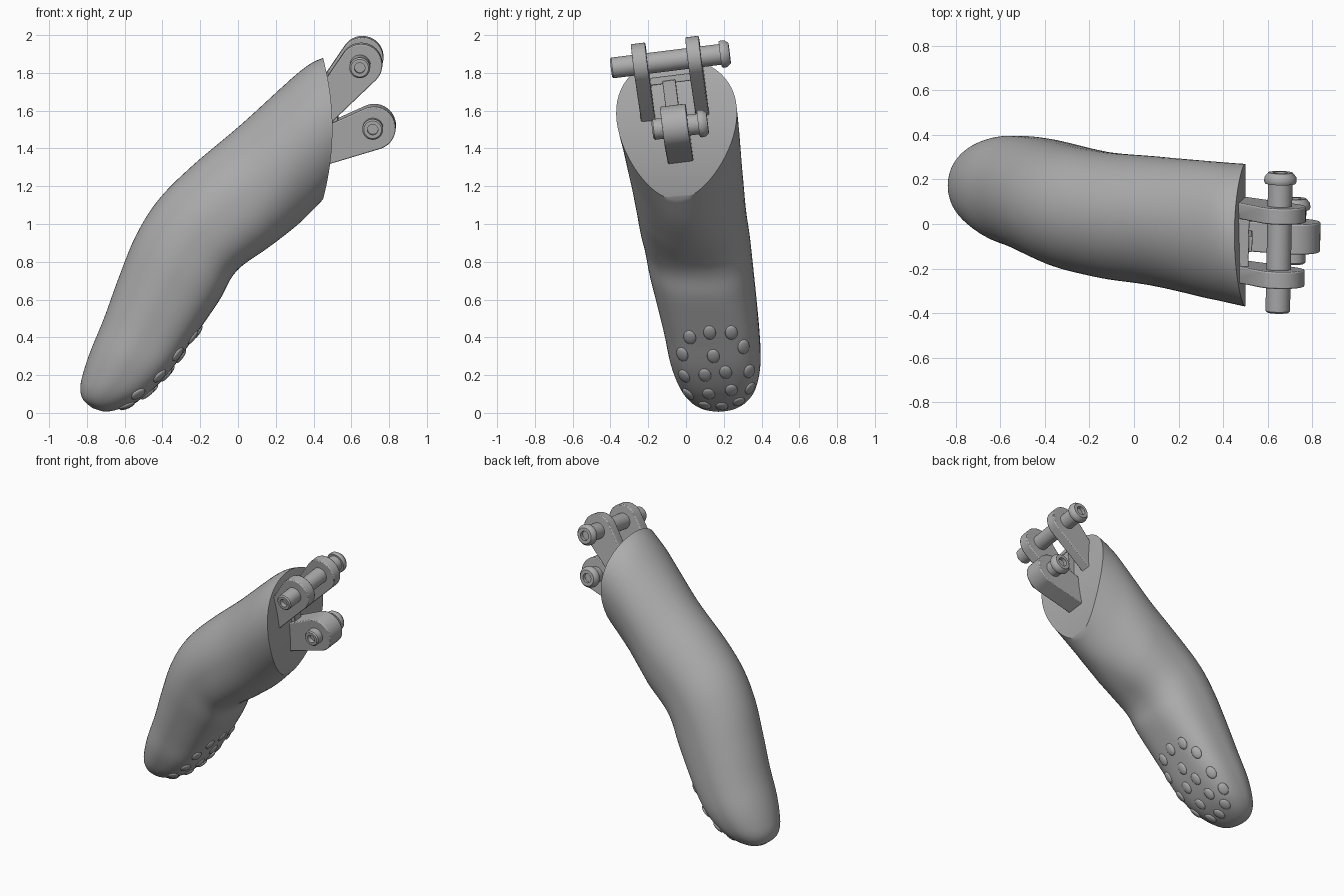
import bpy, bmesh, math
from mathutils import Matrix, Vector
from mathutils.bvhtree import BVHTree

if "Cube" in bpy.data.objects:
    bpy.data.objects.remove(bpy.data.objects["Cube"], do_unlink=True)

# Single matte grey
grey = bpy.data.materials.new("matte grey")
grey.use_nodes = True
colour = (0.42, 0.42, 0.42, 1)
grey.diffuse_color = colour
grey.node_tree.nodes["Principled BSDF"].inputs["Base Color"].default_value = colour


def finish(bm, name, angle=35, bevel=0):
    bmesh.ops.recalc_face_normals(bm, faces=bm.faces)
    mesh = bpy.data.meshes.new(name)
    bm.to_mesh(mesh)
    bm.free()
    obj = bpy.data.objects.new(name, mesh)
    bpy.context.collection.objects.link(obj)
    mesh.materials.append(grey)
    bpy.ops.object.select_all(action='DESELECT')
    obj.select_set(True)
    bpy.context.view_layer.objects.active = obj
    bpy.ops.object.shade_smooth_by_angle(angle=math.radians(angle))
    if bevel:
        mod = obj.modifiers.new("soft edges", 'BEVEL')
        mod.width = bevel
        mod.segments = 2
        mod.limit_method = 'ANGLE'


def catmull(a, b, c, d, t):
    return [0.5 * (2 * q + (r - p) * t + (2 * p - 5 * q + 4 * r - s) * t * t
                   + (3 * q - p - 3 * r + s) * t ** 3) for p, q, r, s in zip(a, b, c, d)]


# Finger sections: back x, z; palm x, z; middle y; half width; palm squareness
SECTIONS = [
    (.45, 1.88, .45, 1.13, -.05, .32, 2),
    (.33, 1.81, .32, 1.0, -.025, .31, 2),
    (.02, 1.53, .16, .875, .013, .291, 2.3),
    (-.24, 1.31, .03, .785, .035, .284, 2.6),
    (-.42, 1.13, -.035, .715, .058, .28, 2.7),
    (-.54, .94, -.09, .61, .08, .275, 2.8),
    (-.63, .72, -.17, .49, .109, .264, 3),
    (-.71, .5, -.26, .36, .137, .252, 3.2),
    (-.78, .33, -.36, .22, .156, .239, 3.3),
    (-.82, .21, -.47, .105, .168, .207, 3),
    (-.835, .13, -.57, .042, .172, .165, 2.6),
    (-.82, .07, -.66, .012, .172, .11, 2.3),
    (-.77, .025, -.71, .006, .172, .045, 2),
]
N, STEPS = 64, 5


def build_finger():
    bm = bmesh.new()
    rows = []
    last = len(SECTIONS) - 1
    for k in range(last * STEPS + 1):
        i = min(k // STEPS, last - 1)
        pick = [SECTIONS[max(0, min(last, i + o))] for o in (-1, 0, 1, 2)]
        ax, az, bx, bz, yc, hw, square = catmull(*pick, k / STEPS - i)
        bulge = 0.05 * max(0, 1 - k / STEPS)
        skew = 0.25 * max(0, 1 - k / (2 * STEPS))
        row = []
        for j in range(N):
            a = math.tau * j / N
            c, s = math.cos(a), math.sin(a)
            if c < -1e-6:
                c = -abs(c) ** (2 / square)
                s = math.copysign(abs(s) ** (2 / square), s) if abs(s) > 1e-6 else 0
            y = yc + hw * s * (1 + skew * c) / (1 + skew * .12)
            row.append(bm.verts.new(((ax + bx) / 2 + c * (ax - bx) / 2 + bulge * s * s,
                                     y, (az + bz) / 2 + c * (az - bz) / 2)))
        rows.append(row)
    for p, q in zip(rows, rows[1:]):
        for j in range(N):
            n = (j + 1) % N
            bm.faces.new((p[j], p[n], q[n], q[j]))
    # Curved socket face, built as strips across the width
    top = rows[0]
    bm.faces.new((top[0], top[1], top[-1]))
    for j in range(1, N // 2 - 1):
        bm.faces.new((top[j], top[j + 1], top[N - j - 1], top[N - j]))
    bm.faces.new((top[N // 2 - 1], top[N // 2], top[N // 2 + 1]))
    bm.faces.new(rows[-1])
    bmesh.ops.recalc_face_normals(bm, faces=bm.faces)
    tree = BVHTree.FromBMesh(bm)
    finish(bm, "finger_body", 32)
    return tree


surface = build_finger()

# Oval grip bumps on the fingertip pad (y, z)
BUMPS = [(.02, .4), (.125, .425), (.24, .425), (-.02, .31), (.145, .3), (.305, .35),
         (-.01, .195), (.1, .2), (.21, .215), (.335, .22), (.01, .1), (.12, .1),
         (.24, .12), (.34, .13), (.1, .04), (.19, .035), (.28, .06)]
bm = bmesh.new()
for y, z in BUMPS:
    hit, normal, _, _ = surface.ray_cast(Vector((2, y, z)), Vector((-1, 0, 0)))
    if hit is None:
        continue
    along = Vector((.55, -.1, .8))
    along = (along - normal * along.dot(normal)).normalized()
    side = normal.cross(along)
    m = Matrix((along * .044, side * .033, normal * .013)).transposed().to_4x4()
    m.translation = hit
    bmesh.ops.create_uvsphere(bm, u_segments=20, v_segments=10, radius=1, matrix=m)
finish(bm, "grip_bumps", 60)

# Tilted frame shared by all the hinge hardware
FRAME = Matrix.Translation((0, -.088, 1.7)) @ Matrix.Rotation(.125, 4, 'X') @ Matrix.Rotation(-.02, 4, 'Z')


def hull(name, points, bevel=.006):
    bm = bmesh.new()
    for p in points:
        bm.verts.new(FRAME @ Vector(p))
    bmesh.ops.convex_hull(bm, input=bm.verts)
    loose = [v for v in bm.verts if not v.link_faces]
    bmesh.ops.delete(bm, geom=loose, context='VERTS')
    bmesh.ops.dissolve_limit(bm, angle_limit=.01, verts=bm.verts, edges=bm.edges)
    finish(bm, name, 35, bevel)


def box(name, xs, ys, zs):
    hull(name, [(x, y, z) for x in xs for y in ys for z in zs], .004)


def lug(name, y, half, cx, cz, r, low, high):
    pts = []
    for v in (y - half, y + half):
        pts += [(cx + r * math.cos(a), v, cz + r * math.sin(a))
                for a in (math.tau * k / 40 for k in range(40))]
        pts += [(.45, v, low), (.45, v, high)]
    hull(name, pts)


def pin(name, cx, cz, y0, y1):
    # Lathed pin: hollow near end, round head with a socket at the far end
    profile = [(0, y0 + .03), (.028, y0 + .03), (.028, y0), (.047, y0), (.055, y0 + .008),
               (.055, y1 - .05), (.068, y1 - .05), (.073, y1 - .04), (.071, y1 - .02),
               (.055, y1), (.032, y1), (.032, y1 - .025), (0, y1 - .025)]
    bm = bmesh.new()
    verts = [bm.verts.new((r, y, 0)) for r, y in profile]
    edges = [bm.edges.new(pair) for pair in zip(verts, verts[1:])]
    bmesh.ops.spin(bm, geom=verts + edges, cent=(0, 0, 0), axis=(0, 1, 0),
                   angle=math.tau, steps=36)
    bmesh.ops.remove_doubles(bm, verts=bm.verts, dist=.0002)
    bm.transform(FRAME @ Matrix.Translation((cx, 0, cz)))
    finish(bm, name)


# Upper fork with its thin bridge and rib
lug("right_fork_lug", -.12, .038, .655, .163, .112, -.19, .06)
lug("left_fork_lug", .168, .036, .655, .163, .112, -.19, .06)
box("fork_crossbar", (.45, .515), (-.12, .16), (.045, .085))
box("fork_rib", (.45, .53), (-.02, .05), (-.16, .06))
pin("upper_pin", .65, .163, -.278, .355)

# Lower single lug
lug("lower_lug", .023, .068, .72, -.188, .115, -.39, -.185)
pin("lower_pin", .715, -.188, -.1, .195)
